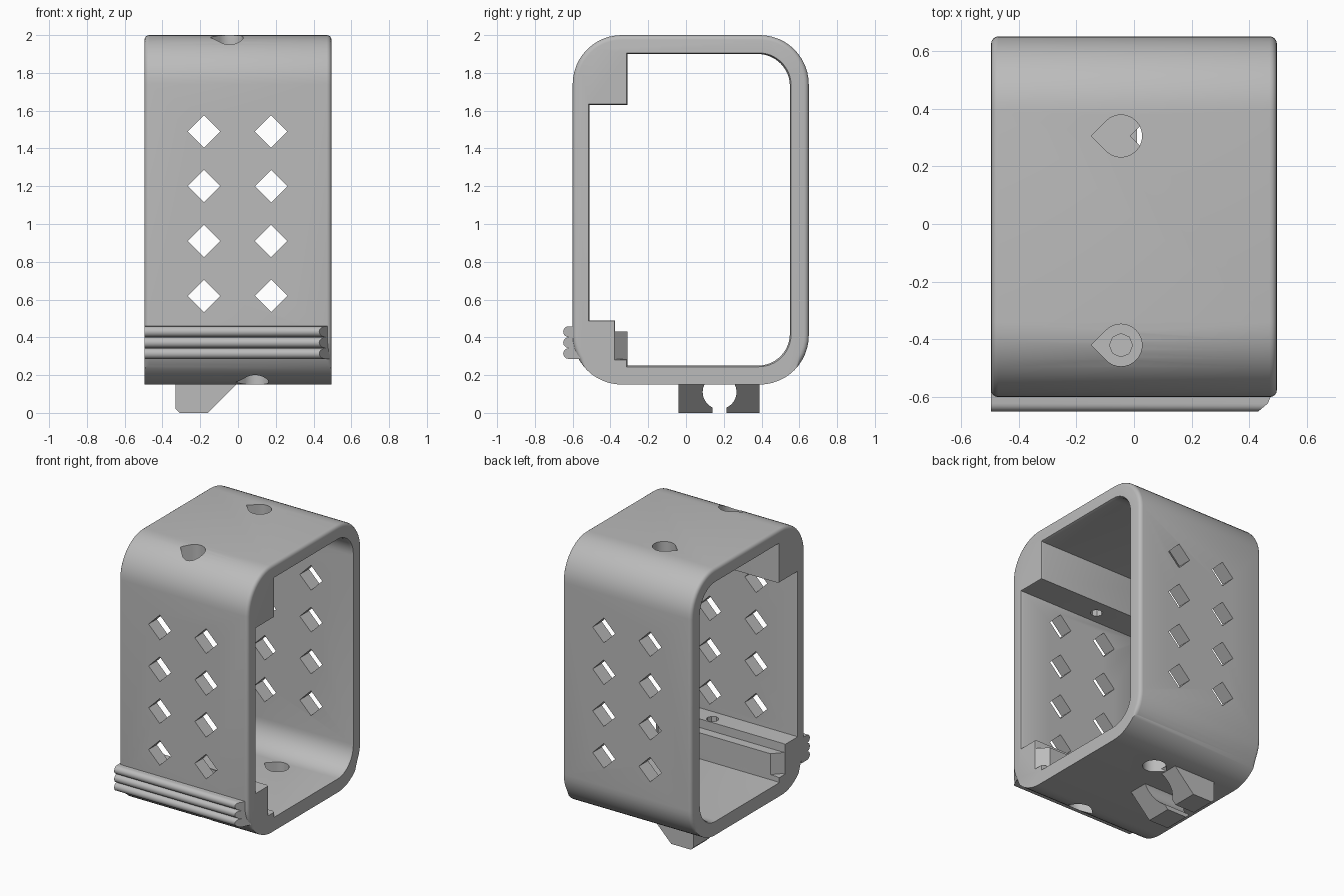
import bpy, bmesh
from math import sin, cos, pi, radians
from mathutils import Vector

if "Cube" in bpy.data.objects:
    bpy.data.objects.remove(bpy.data.objects["Cube"])

grey = bpy.data.materials.new("plain grey")
grey.use_nodes = True
COLOUR = (0.5, 0.5, 0.5, 1)
grey.diffuse_color = COLOUR
grey.node_tree.nodes["Principled BSDF"].inputs["Base Color"].default_value = COLOUR

W = 0.495  # half width of the sleeve


def place(axis, p, d):
    return {"x": (d, p[0], p[1]), "y": (p[0], d, p[1]), "z": (p[0], p[1], d)}[axis]


def loft(name, axis, sections):
    """Solid through (distance, outline) sections along an axis."""
    bm = bmesh.new()
    rings = [[bm.verts.new(place(axis, p, d)) for p in pts] for d, pts in sections]
    n = len(rings[0])
    for a, b in zip(rings, rings[1:]):
        for i in range(n):
            j = (i + 1) % n
            bm.faces.new((a[i], a[j], b[j], b[i]))
    bm.faces.new(rings[0])
    bm.faces.new(rings[-1])
    bmesh.ops.recalc_face_normals(bm, faces=bm.faces)
    mesh = bpy.data.meshes.new(name)
    bm.to_mesh(mesh)
    bm.free()
    mesh.materials.append(grey)
    obj = bpy.data.objects.new(name, mesh)
    bpy.context.collection.objects.link(obj)
    return obj


def prism(name, axis, pts, lo, hi):
    return loft(name, axis, [(lo, pts), (hi, pts)])


def arc(cx, cy, r, start, end, n=12):
    angles = [radians(start + (end - start) * i / n) for i in range(n + 1)]
    return [(cx + r * cos(a), cy + r * sin(a)) for a in angles]


def teardrop(x, y, r=0.073):
    return arc(x, y, r, -135, 135, 24) + [(x - r * 1.414, y)]


def cut(obj, cutter):
    bpy.context.view_layer.objects.active = obj
    mod = obj.modifiers.new("cut", "BOOLEAN")
    mod.object = cutter
    mod.operation = "DIFFERENCE"
    mod.solver = "EXACT"
    bpy.ops.object.modifier_apply(modifier=mod.name)
    bpy.data.objects.remove(cutter)


def smooth(obj):
    bpy.ops.object.select_all(action="DESELECT")
    obj.select_set(True)
    bpy.context.view_layer.objects.active = obj
    bpy.ops.object.shade_smooth_by_angle(angle=radians(30))


# Sleeve: rounded outer block with softened end rims, square along the base
R = 0.26
outer = (arc(0.65 - R, 2 - R, R, 0, 90) + arc(-0.60 + R, 2 - R, R, 90, 180)
         + arc(-0.60 + R, 0.15 + R, R, 180, 270) + arc(0.65 - R, 0.15 + R, R, 270, 360))
sleeve = prism("sleeve", "x", outer, -W, W)
bm = bmesh.new()
bm.from_mesh(sleeve.data)
rims = [e for e in bm.edges
        if abs(e.verts[0].co.x - e.verts[1].co.x) < 0.001
        and min(v.co.z for v in e.verts) > 0.25]
bmesh.ops.bevel(bm, geom=rims, offset=0.025, segments=4, profile=0.5, affect="EDGES")
bm.to_mesh(sleeve.data)
bm.free()

# Opening, leaving an upper block and a stepped lower block at the front
r = 0.17
opening = (arc(0.55 - r, 1.9 - r, r, 0, 90)
           + [(-0.31, 1.9), (-0.31, 1.63), (-0.51, 1.63), (-0.51, 0.49), (-0.375, 0.49),
              (-0.375, 0.285), (-0.31, 0.285), (-0.31, 0.25)]
           + arc(0.55 - r, 0.25 + r, r, 270, 360))
flared = [(y * 1.02, 1.07 + (z - 1.07) * 1.012) for y, z in opening]
cut(sleeve, loft("opening_cutter", "x", [
    (-W - 0.01, flared), (-W + 0.015, opening), (W - 0.015, opening), (W + 0.01, flared)]))

# Diamond vents through front and back walls
for x in (-0.18, 0.175):
    for row in range(4):
        z = 0.62 + row * 0.29
        cut(sleeve, prism("vent_cutter", "y", arc(x, z, 0.086, 0, 270, 3), -0.8, 0.8))

# Teardrop screw recesses with narrow bores through the two front blocks
for x, y, lo, hi in ((-0.045, 0.305, 1.8, 2.1), (-0.045, -0.42, 1.76, 2.1),
                     (0.09, 0.305, 0.1, 0.3), (0.09, -0.42, 0.1, 0.36)):
    cut(sleeve, prism("recess_cutter", "z", teardrop(x, y), lo, hi))
for x, lo, hi in ((-0.045, 1.5, 1.9), (0.09, 0.3, 0.6)):
    cut(sleeve, prism("bore_cutter", "z", arc(x, -0.42, 0.04, 0, 315, 7), lo, hi))
smooth(sleeve)

# Lower ledge with slanted ends
ledge = prism("inner_ledge", "z",
              [(-W, -0.38), (W, -0.38), (W - 0.065, -0.31), (0.065 - W, -0.31)], 0.25, 0.43)
smooth(ledge)

# Ribbed grip strip, slanted at its left end
ribs = [(-0.56, 0.46)]
for z in (0.43, 0.372, 0.314):
    ribs += arc(-0.622, z, 0.028, 90, 270, 10)
ribs += [(-0.56, 0.285)]
grip = prism("grip_strip", "x", ribs, -W, W)
for v in grip.data.vertices:
    if v.co.x > 0:
        v.co.x = min(W - 0.005, 0.43 + (v.co.y + 0.65) * 1.2)
smooth(grip)

# Cable clip below the base: sloped wedge with round bore and slot
clip = prism("cable_clip", "y",
             [(-0.33, 0.17), (-0.33, 0.02), (-0.31, 0), (-0.16, 0), (0.01, 0.17)], -0.04, 0.39)
cut(clip, prism("clip_bore_cutter", "x", arc(0.178, 0.11, 0.09, 0, 345, 23), -0.6, 0.3))
cut(clip, prism("clip_slot_cutter", "x",
                [(0.14, -0.1), (0.215, -0.1), (0.215, 0.1), (0.14, 0.1)], -0.6, 0.3))
smooth(clip)
